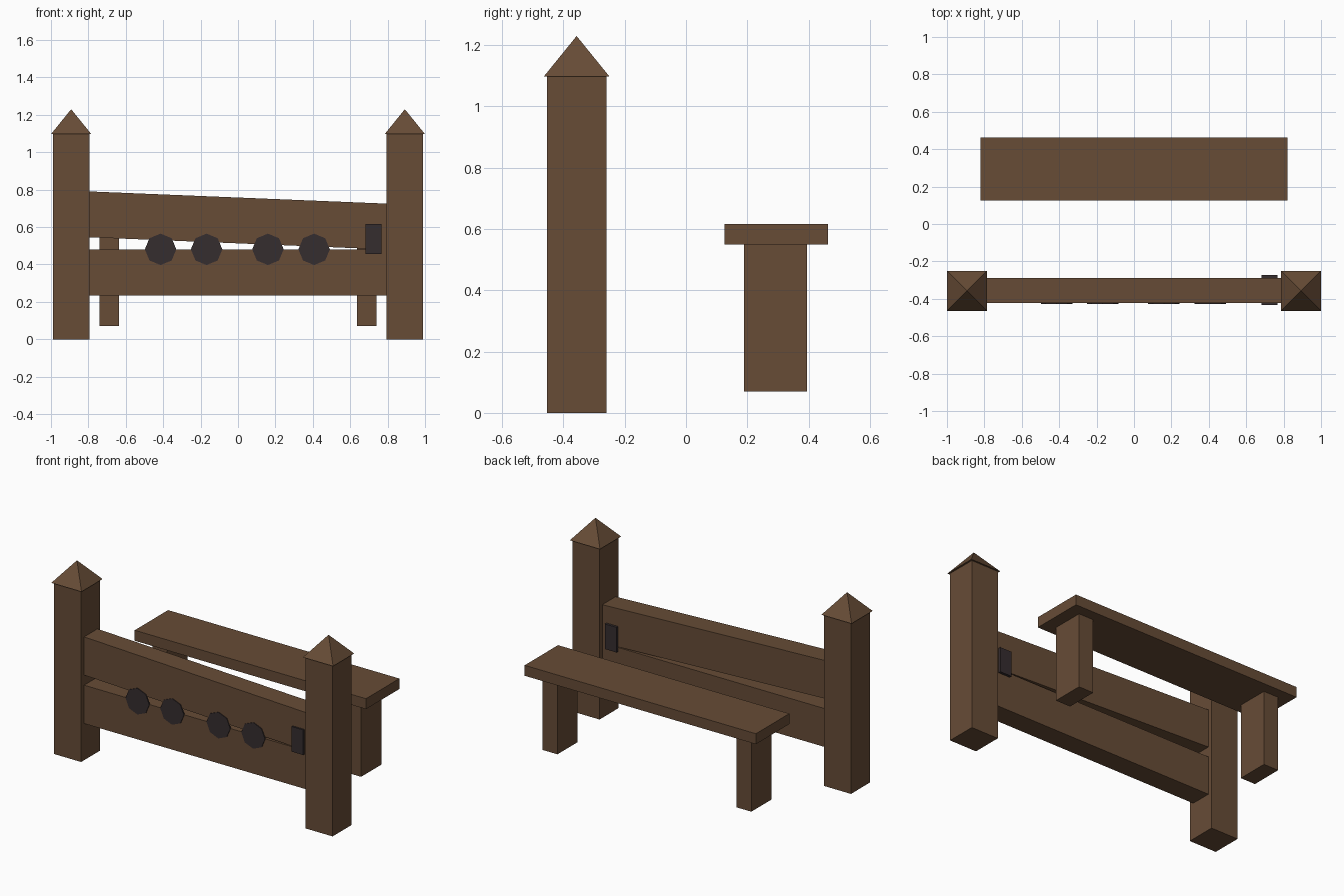
import bpy, math

if "Cube" in bpy.data.objects:
    bpy.data.objects.remove(bpy.data.objects["Cube"])


def material(name, rgb):
    m = bpy.data.materials.new(name)
    m.diffuse_color = (*rgb, 1)
    m.use_nodes = True
    m.node_tree.nodes["Principled BSDF"].inputs["Base Color"].default_value = m.diffuse_color
    return m


WOOD = material("brown wood", (0.135, 0.072, 0.037))
IRON = material("dark iron", (0.036, 0.026, 0.028))


def finish(obj, name, mat):
    obj.name = name
    obj.data.materials.append(mat)
    return obj


def box(name, x, y, z, mat=WOOD):
    """Box spanning the given (low, high) range on each axis."""
    spans = (x, y, z)
    bpy.ops.mesh.primitive_cube_add(size=1)
    obj = bpy.context.object
    for v in obj.data.vertices:
        v.co = [a + (b - a) * (c + 0.5) for (a, b), c in zip(spans, v.co)]
    return finish(obj, name, mat)


# Posts with pyramid caps, and bench legs, on both sides
for side, sx in (("left", -1), ("right", 1)):
    def span(a, b):
        return tuple(sorted((sx * a, sx * b)))

    box(side + "_post", span(0.795, 0.988), (-0.453, -0.26), (0, 1.10))
    bpy.ops.mesh.primitive_cone_add(
        vertices=4, radius1=0.107 * math.sqrt(2), radius2=0, depth=0.132,
        location=(sx * 0.892, -0.357, 1.164), rotation=(0, 0, math.pi / 4))
    finish(bpy.context.object, side + "_post_cap", WOOD)
    box(side + "_bench_leg", span(0.635, 0.74), (0.19, 0.395), (0.07, 0.555))

# Bench seat
box("bench_seat", (-0.82, 0.82), (0.125, 0.463), (0.55, 0.617))

# Fixed lower board and slanted upper board
box("lower_board", (-0.80, 0.80), (-0.423, -0.288), (0.235, 0.481))
upper = box("upper_board", (-0.80, 0.80), (-0.423, -0.288), (0.513, 0.758))
for v in upper.data.vertices:
    v.co.z -= 0.041 * v.co.x

# Octagonal holes, shown as thin dark plates on the front
for i, x in enumerate((-0.414, -0.168, 0.16, 0.407)):
    bpy.ops.mesh.primitive_cylinder_add(
        vertices=8, radius=0.084, depth=0.009,
        location=(x, -0.4235, 0.481), rotation=(math.pi / 2, 0, 0))
    finish(bpy.context.object, f"hole_{i + 1}", IRON)

# Iron clasp wrapped around both boards
box("clasp", (0.683, 0.766), (-0.434, -0.272), (0.455, 0.616), IRON)
